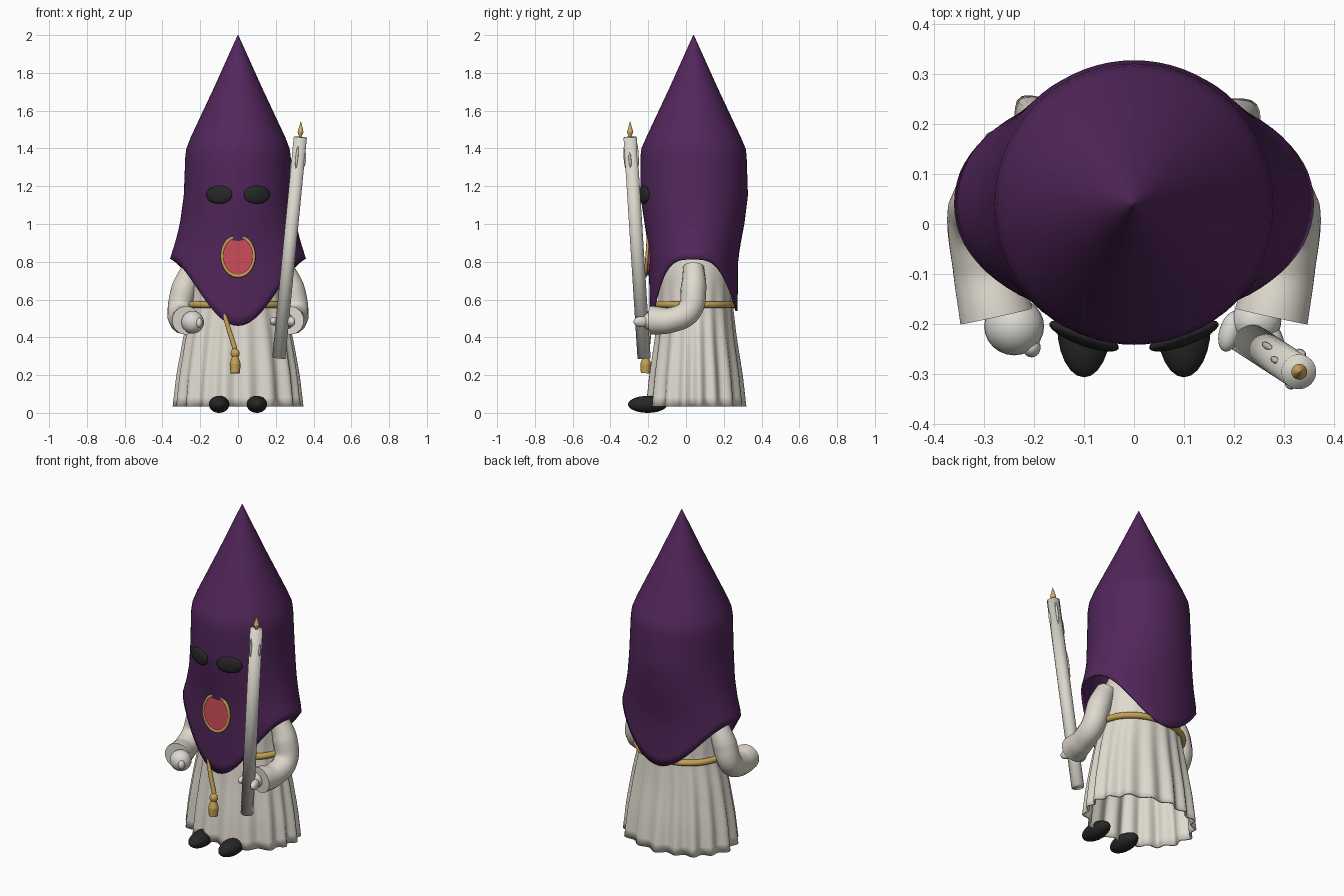
import bpy, bmesh, math
from mathutils import Vector

cube = bpy.data.objects.get("Cube")
if cube:
    bpy.data.objects.remove(cube, do_unlink=True)


def material(name, r, g, b):
    m = bpy.data.materials.new(name)
    m.use_nodes = True
    m.diffuse_color = (r, g, b, 1)
    bsdf = m.node_tree.nodes["Principled BSDF"]
    bsdf.inputs["Base Color"].default_value = (r, g, b, 1)
    bsdf.inputs["Roughness"].default_value = 0.7
    return m


PURPLE = material("purple cloth", 0.085, 0.02, 0.105)
CLOTH = material("cream cloth", 0.74, 0.70, 0.62)
GLOVE = material("white glove", 0.72, 0.70, 0.65)
WAX = material("candle wax", 0.70, 0.68, 0.61)
GOLD = material("gold cord", 0.56, 0.36, 0.09)
FLAME = material("flame", 0.68, 0.44, 0.13)
BLACK = material("black", 0.02, 0.02, 0.02)
RED = material("rose red", 0.58, 0.07, 0.10)


def finish(ob, name, mat, angle=None):
    ob.name = ob.data.name = name
    ob.data.materials.clear()
    ob.data.materials.append(mat)
    bpy.ops.object.select_all(action='DESELECT')
    ob.select_set(True)
    bpy.context.view_layer.objects.active = ob
    if angle:
        bpy.ops.object.shade_smooth_by_angle(angle=math.radians(angle))
    else:
        bpy.ops.object.shade_smooth()
    return ob


def table(points, z):
    """Blend the values of a profile listed from top to bottom."""
    for a, b in zip(points, points[1:]):
        if z >= b[0]:
            t = min(1, (a[0] - z) / (a[0] - b[0]))
            return [p + (q - p) * t for p, q in zip(a[1:], b[1:])]
    return points[-1][1:]


def sheet(name, mat, rows, sides, point, thickness):
    """Cloth wrapped round the z axis, rows running downwards."""
    bm = bmesh.new()
    grid = [[bm.verts.new(point(r, 2 * math.pi * i / sides)) for i in range(sides)]
            for r in range(rows)]
    for top, low in zip(grid, grid[1:]):
        for i in range(sides):
            j = (i + 1) % sides
            bm.faces.new((top[i], low[i], low[j], top[j]))
    bm.faces.new(grid[0])
    mesh = bpy.data.meshes.new(name)
    bm.to_mesh(mesh)
    bm.free()
    ob = bpy.data.objects.new(name, mesh)
    bpy.context.collection.objects.link(ob)
    solid = ob.modifiers.new("cloth thickness", 'SOLIDIFY')
    solid.thickness = thickness
    solid.offset = -1
    return finish(ob, name, mat, 50)


def ball(name, mat, at, size, rot=(0, 0, 0)):
    bpy.ops.mesh.primitive_uv_sphere_add(segments=24, ring_count=14, location=at, rotation=rot)
    ob = bpy.context.object
    ob.scale = size
    return finish(ob, name, mat)


def tube(name, mat, points, radii, closed=False):
    """Smooth tube through the points, with a radius at each."""
    curve = bpy.data.curves.new(name, 'CURVE')
    curve.dimensions = '3D'
    curve.bevel_depth = 1
    curve.bevel_resolution = 5
    curve.use_fill_caps = True
    spline = curve.splines.new('BEZIER')
    spline.bezier_points.add(len(points) - 1)
    spline.use_cyclic_u = closed
    for bp, p, r in zip(spline.bezier_points, points, radii):
        bp.co, bp.radius = p, r
        bp.handle_left_type = bp.handle_right_type = 'AUTO'
    ob = bpy.data.objects.new(name, curve)
    bpy.context.collection.objects.link(ob)
    bpy.ops.object.select_all(action='DESELECT')
    ob.select_set(True)
    bpy.context.view_layer.objects.active = ob
    bpy.ops.object.convert(target='MESH')
    return finish(bpy.context.object, name, mat, 60)


# Pointed hood: z, half width, half depth, centre y
HOOD = [(2.0, 0.002, 0.002, 0.04), (1.72, 0.128, 0.128, 0.04), (1.46, 0.25, 0.25, 0.04),
        (1.40, 0.273, 0.276, 0.04), (1.36, 0.279, 0.281, 0.04), (1.15, 0.287, 0.285, 0.043),
        (1.0, 0.308, 0.264, 0.045), (0.9, 0.333, 0.247, 0.043),
        (0.81, 0.362, 0.236, 0.04), (0.45, 0.362, 0.232, 0.04)]
TIP_ROWS = [2.0, 1.86, 1.72, 1.59, 1.46, 1.43, 1.40, 1.36]


def hood_point(row, a):
    front = -math.sin(a)
    drop = 0.355 * front ** 3.7 if front > 0 else 0.275 * (-front) ** 3
    hem = 0.815 - drop
    if row < len(TIP_ROWS):
        z = TIP_ROWS[row]
    else:
        z = 1.36 + (hem - 1.36) * (row - len(TIP_ROWS) + 1) / 16
    rx, ry, cy = table(HOOD, z)
    return rx * math.cos(a), cy + ry * math.sin(a), z


sheet("hood", PURPLE, len(TIP_ROWS) + 16, 72, hood_point, 0.012)

# Robe with folds that deepen towards the hem: z, half width, half depth, fold depth
ROBE = [(1.0, 0.12, 0.12, 0), (0.88, 0.20, 0.17, 0), (0.75, 0.235, 0.195, 0),
        (0.57, 0.245, 0.195, 0.003), (0.4, 0.283, 0.21, 0.007),
        (0.2, 0.315, 0.237, 0.011), (0.035, 0.331, 0.252, 0.014)]


def robe_point(row, a):
    z = 1.0 - row * 0.965 / 20
    rx, ry, fold = table(ROBE, z)
    wave = fold * (math.sin(17 * a + 0.8 * math.sin(3 * a)) + 0.3 * math.sin(9 * a))
    return (rx + wave) * math.cos(a), 0.05 + (ry + wave) * math.sin(a), z


sheet("robe", CLOTH, 21, 144, robe_point, 0.01)

# Belt, hanging cord and tassel
ring = [2 * math.pi * i / 16 for i in range(16)]
tube("belt", GOLD, [(0.256 * math.cos(a), 0.05 + 0.204 * math.sin(a), 0.573) for a in ring],
     [0.018] * 16, closed=True)
tube("hanging_cord", GOLD, [(-0.08, -0.165, 0.56), (-0.06, -0.187, 0.48), (-0.016, -0.205, 0.34)],
     [0.012, 0.012, 0.013])
ball("belt_knot", GOLD, (-0.075, -0.165, 0.555), (0.025, 0.02, 0.025))
ball("tassel_knot", GOLD, (-0.015, -0.21, 0.315), (0.024, 0.022, 0.026))
tube("tassel", GOLD, [(-0.015, -0.212, 0.3), (-0.015, -0.213, 0.26), (-0.015, -0.215, 0.21)],
     [0.016, 0.029, 0.025])

# Sleeves, eyes and shoes on both sides
for side, s in (("left", 1), ("right", -1)):
    tube(side + "_sleeve", CLOTH,
         [(s * 0.235, 0.04, 0.775), (s * 0.285, 0.04, 0.66), (s * 0.308, 0.015, 0.54),
          (s * 0.298, -0.08, 0.492), (s * 0.275, -0.185, 0.49)],
         [0.055, 0.068, 0.066, 0.067, 0.076])
    ball(side + "_eye", BLACK, (s * 0.1, -0.224, 1.155), (0.074, 0.02, 0.048),
         (0, 0, s * math.radians(20)))
    ball(side + "_shoe", BLACK, (s * 0.1, -0.203, 0.045), (0.054, 0.104, 0.045))

# Oval badge on the chest
bpy.ops.mesh.primitive_cylinder_add(vertices=40, radius=1, depth=1, location=(0, -0.2, 0.83),
                                    rotation=(math.radians(86), 0, 0))
badge = bpy.context.object
badge.scale = (0.083, 0.103, 0.022)
finish(badge, "badge_face", RED, 30)
bpy.ops.mesh.primitive_torus_add(major_radius=0.085, minor_radius=0.008, major_segments=40,
                                 minor_segments=8, location=(0, -0.207, 0.83),
                                 rotation=(math.radians(86), 0, 0))
rim = bpy.context.object
rim.scale = (1, 1.24, 1)
finish(rim, "badge_rim", GOLD)

# Hands
ball("right_hand", GLOVE, (-0.24, -0.205, 0.48), (0.06, 0.058, 0.06))
ball("right_thumb", GLOVE, (-0.205, -0.247, 0.477), (0.018, 0.02, 0.026))
ball("left_hand", GLOVE, (0.245, -0.195, 0.485), (0.05, 0.045, 0.045))
ball("left_thumb", GLOVE, (0.193, -0.215, 0.485), (0.022, 0.042, 0.024), (0, 0, -0.3))
ball("left_fingers", GLOVE, (0.278, -0.235, 0.483), (0.022, 0.045, 0.028), (0, 0, 0.3))

# Leaning candle with drips and flame
BASE, TIP = Vector((0.216, -0.222, 0.29)), Vector((0.33, -0.296, 1.46))
lean = (TIP - BASE).to_track_quat('Z', 'Y')
bpy.ops.mesh.primitive_cylinder_add(vertices=28, radius=0.035, depth=(TIP - BASE).length,
                                    location=(BASE + TIP) / 2, rotation=lean.to_euler())
finish(bpy.context.object, "candle", WAX)
for n, (t, angle, length) in enumerate([(0.91, 200, 0.06), (0.92, 10, 0.07),
                                        (0.86, 100, 0.05), (0.65, 75, 0.085), (0.9, 290, 0.04)]):
    a = math.radians(angle)
    offset = lean @ Vector((0.035 * math.cos(a), 0.035 * math.sin(a), 0))
    ball(f"wax_drip_{n + 1}", WAX, BASE.lerp(TIP, t) + offset, (0.007, 0.007, length),
         lean.to_euler())
tube("candle_flame", FLAME, [TIP, TIP + Vector((0.001, 0, 0.027)), TIP + Vector((0.003, 0, 0.083))],
     [0.006, 0.016, 0.001])
